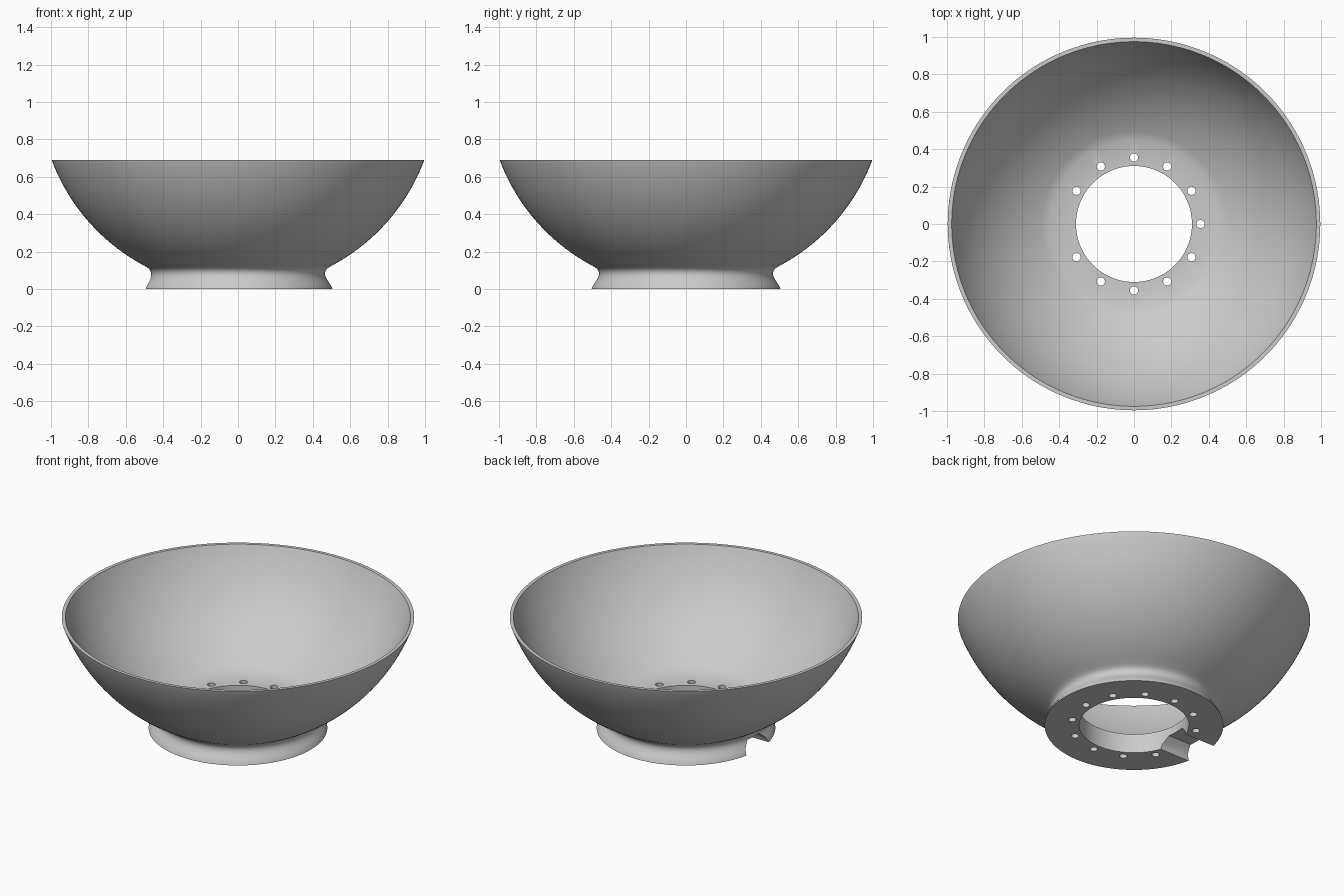
import bpy, bmesh, math

cube = bpy.data.objects.get("Cube")
if cube:
    bpy.data.objects.remove(cube, do_unlink=True)

grey = bpy.data.materials.new("plain grey")
grey.use_nodes = True
colour = (0.6, 0.6, 0.6, 1)
grey.diffuse_color = colour
grey.node_tree.nodes["Principled BSDF"].inputs["Base Color"].default_value = colour


def add_object(name, bm):
    mesh = bpy.data.meshes.new(name)
    bmesh.ops.recalc_face_normals(bm, faces=bm.faces)
    bm.to_mesh(mesh)
    bm.free()
    obj = bpy.data.objects.new(name, mesh)
    bpy.context.collection.objects.link(obj)
    mesh.materials.append(grey)
    return obj


def lathe(name, profile, steps=144):
    """Revolve a closed (radius, height) profile around the z axis."""
    bm = bmesh.new()
    verts = [bm.verts.new((r, 0, z)) for r, z in profile]
    edges = [bm.edges.new((verts[i - 1], verts[i])) for i in range(len(verts))]
    bmesh.ops.spin(bm, geom=verts + edges, axis=(0, 0, 1), cent=(0, 0, 0),
                   angle=math.tau, steps=steps, use_duplicate=False)
    bmesh.ops.remove_doubles(bm, verts=bm.verts, dist=0.0001)
    return add_object(name, bm)


def arc(start, end, centre_z, count=24):
    """Points on a circle centred on the axis, from start to end height."""
    radius = math.hypot(start[0], start[1] - centre_z)
    heights = [start[1] + (end[1] - start[1]) * i / count for i in range(count + 1)]
    return [(math.sqrt(radius ** 2 - (z - centre_z) ** 2), z) for z in heights]


def cut(target, cutter):
    mod = target.modifiers.new(cutter.name, "BOOLEAN")
    mod.operation = "DIFFERENCE"
    mod.solver = "EXACT"
    mod.object = cutter
    bpy.context.view_layer.objects.active = target
    bpy.ops.object.modifier_apply(modifier=mod.name)
    bpy.data.objects.remove(cutter, do_unlink=True)


# Bowl wall, floor and flared foot in one profile
RIM, FLOOR, HOLE = 0.69, 0.12, 0.31
foot = [(HOLE, 0), (0.505, 0), (0.5, 0.015), (0.488, 0.033), (0.475, 0.052),
        (0.467, 0.068), (0.465, 0.083), (0.468, 0.098), (0.478, 0.11)]
outer = arc((0.495, 0.121), (1.0, RIM - 0.006), 1.063)
inner = arc((0.975, RIM), (0.468, FLOOR), 1.063)
bowl = lathe("bowl", foot + outer + [(0.996, RIM)] + inner + [(HOLE, FLOOR)])

# Ring of screw holes, leaving out the one above the cable slot
bm = bmesh.new()
for i in range(12):
    if i == 6:
        continue
    angle = i * math.tau / 12
    made = bmesh.ops.create_cone(bm, cap_ends=True, segments=24, radius1=0.022,
                                 radius2=0.022, depth=0.5)
    bmesh.ops.translate(bm, verts=made["verts"],
                        vec=(0.355 * math.cos(angle), 0.355 * math.sin(angle), 0.1))
cut(bowl, add_object("screw_holes", bm))

# Cable slot through the foot, on the -x side
half = [(0.11, -0.05), (0.11, 0.0), (0.1, 0.03), (0.055, 0.07)]
section = half + [(-y, z) for y, z in reversed(half)]
bm = bmesh.new()
face = bm.faces.new([bm.verts.new((-0.7, y, z)) for y, z in section])
made = bmesh.ops.extrude_face_region(bm, geom=[face])
bmesh.ops.translate(bm, vec=(0.6, 0, 0),
                    verts=[v for v in made["geom"] if isinstance(v, bmesh.types.BMVert)])
cut(bowl, add_object("cable_slot", bm))

bpy.ops.object.select_all(action="DESELECT")
bowl.select_set(True)
bpy.context.view_layer.objects.active = bowl
bpy.ops.object.shade_smooth_by_angle(angle=math.radians(30))
